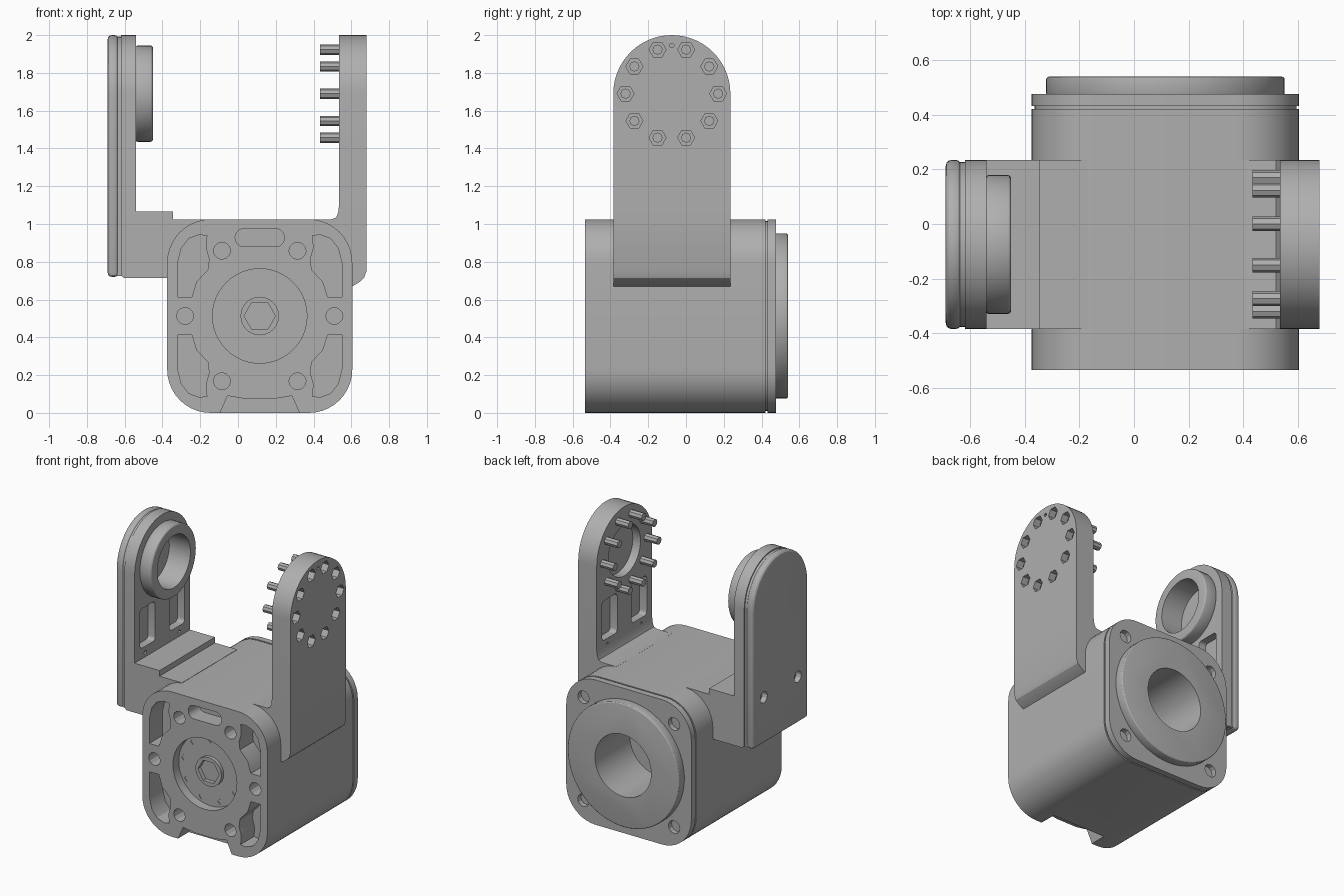
import bpy, bmesh
from math import sin, cos, pi

if "Cube" in bpy.data.objects:
    bpy.data.objects.remove(bpy.data.objects["Cube"])

grey = bpy.data.materials.new("machined grey")
grey.use_nodes = True
grey.diffuse_color = (0.43, 0.43, 0.43, 1)
grey.node_tree.nodes["Principled BSDF"].inputs["Base Color"].default_value = (0.43, 0.43, 0.43, 1)

CX, CZ = 0.115, 0.513     # housing axis
AY, AZ = -0.075, 1.69     # pivot axis of the arms


def circle(u, v, r, n=48, start=0.0):
    return [(u + r * cos(start + 2 * pi * i / n), v + r * sin(start + 2 * pi * i / n)) for i in range(n)]


def rounded(u0, u1, v0, v1, r, n=10):
    corners = ((u1 - r, v1 - r), (u0 + r, v1 - r), (u0 + r, v0 + r), (u1 - r, v0 + r))
    return [(u + r * cos((k + i / n) * pi / 2), v + r * sin((k + i / n) * pi / 2))
            for k, (u, v) in enumerate(corners) for i in range(n + 1)]


def arch(r, bottom, n=28):
    top = [(AY + r * cos(pi * i / n), AZ + r * sin(pi * i / n)) for i in range(n + 1)]
    return top + [(AY - r, bottom), (AY + r, bottom)]


def prisms(name, axis, items):
    """One object from (profile, start, end) items extruded along x or y."""
    bm = bmesh.new()
    for pts, a, b in items:
        place = (lambda p, t: (t, *p)) if axis == "x" else (lambda p, t: (p[0], t, p[1]))
        low = [bm.verts.new(place(p, a)) for p in pts]
        high = [bm.verts.new(place(p, b)) for p in pts]
        bm.faces.new(low)
        bm.faces.new(high[::-1])
        for i in range(len(pts)):
            j = (i + 1) % len(pts)
            bm.faces.new((low[i], high[i], high[j], low[j]))
    bmesh.ops.recalc_face_normals(bm, faces=bm.faces)
    mesh = bpy.data.meshes.new(name)
    bm.to_mesh(mesh)
    bm.free()
    mesh.materials.append(grey)
    obj = bpy.data.objects.new(name, mesh)
    bpy.context.collection.objects.link(obj)
    return obj


def activate(obj):
    bpy.ops.object.select_all(action="DESELECT")
    obj.select_set(True)
    bpy.context.view_layer.objects.active = obj


def part(name, axis, items, cuts=(), bevel=0):
    """Make a part, round its rims, cut its holes and set the shading."""
    obj = prisms(name, axis, items)
    activate(obj)
    if bevel:
        mod = obj.modifiers.new("rim", "BEVEL")
        mod.width, mod.segments, mod.limit_method = bevel, 3, "ANGLE"
        bpy.ops.object.modifier_apply(modifier=mod.name)
    if cuts:
        cutter = prisms("cutter", axis, cuts)
        mod = obj.modifiers.new("holes", "BOOLEAN")
        mod.operation, mod.solver, mod.object = "DIFFERENCE", "EXACT", cutter
        activate(obj)
        bpy.ops.object.modifier_apply(modifier=mod.name)
        bpy.data.objects.remove(cutter)
    bpy.ops.object.shade_smooth_by_angle(angle=0.5)
    return obj


# Housing with pockets, screw holes and a recessed hub on the front
FRONT = -0.535
kidney = [(-0.21, 0.1), (-0.24, 0.18), (-0.325, 0.1), (-0.325, 0.1)]
kidney = [(-0.435, 0.1), (-0.36, 0.1), (-0.335, 0.18), (-0.275, 0.245), (-0.268, 0.3),
          (-0.285, 0.36), (-0.28, 0.425), (-0.32, 0.43), (-0.375, 0.41), (-0.415, 0.36), (-0.435, 0.28)]
cuts = [([(CX + sx * u, CZ + sz * v) for u, v in kidney], FRONT - 0.1, FRONT + 0.15)
        for sx in (-1, 1) for sz in (-1, 1)]
for u, v in ((-0.2, 0.345), (0.2, 0.345), (-0.395, 0), (0.395, 0), (-0.2, -0.345), (0.2, -0.345)):
    cuts.append((circle(CX + u, CZ + v, 0.045, 12), FRONT - 0.1, FRONT + 0.12))
cuts += [
    (rounded(CX - 0.13, CX + 0.13, 0.88, 0.975, 0.045, 5), FRONT - 0.1, FRONT + 0.12),
    ([(CX - 0.21, -0.1), (CX + 0.21, -0.1), (CX + 0.21, 0), (CX + 0.17, 0.09),
      (CX + 0.08, 0.075), (CX - 0.08, 0.075), (CX - 0.17, 0.09), (CX - 0.21, 0)], FRONT - 0.1, FRONT + 0.12),
    (circle(CX, CZ, 0.25), FRONT - 0.1, FRONT + 0.07),
    (circle(CX, CZ, 0.22), 0.15, 0.6),
]
body_outline = rounded(CX - 0.49, CX + 0.49, 0, 1.025, 0.23)
part("housing", "y", [(body_outline, FRONT, 0.422)], cuts)

hub_holes = [(circle(u, v, 0.02, 4), FRONT - 0.1, FRONT + 0.12) for u, v in circle(CX, CZ, 0.215, 9, pi / 2)]
part("hub_plate", "y", [(circle(CX, CZ, 0.252), FRONT + 0.065, FRONT + 0.14)],
     hub_holes + [(circle(CX, CZ, 0.085, 6), FRONT - 0.1, FRONT + 0.13)])
part("hub_collar", "y", [(circle(CX, CZ, 0.102, 24), FRONT + 0.04, FRONT + 0.08)],
     [(circle(CX, CZ, 0.083, 6), FRONT, FRONT + 0.2)])

# Back plate, its seam and the bearing flange
bore = [(circle(CX, CZ, 0.22), 0.3, 0.7)]
screws = [(circle(CX + sx * 0.355, CZ + sz * 0.365, 0.045, 12), 0.44, 0.7) for sx in (-1, 1) for sz in (-1, 1)]
part("back_seam", "y", [(rounded(CX - 0.48, CX + 0.48, 0.01, 1.015, 0.22), 0.42, 0.434)], bore)
part("back_plate", "y", [(body_outline, 0.432, 0.476)], bore + screws)
part("back_flange", "y", [(circle(CX, CZ, 0.437, 64), 0.47, 0.54)], bore + screws, bevel=0.01)


# Left arm: foot, upright, screw sockets and pins
def yblock(name, outline):
    return part(name, "y", [(outline, AY - 0.31, AY + 0.31)])


def slots(a, b):
    out = []
    for s in (-1, 1):
        y = AY + s * 0.165
        out.append((rounded(y - 0.085, y + 0.085, 1.14, 1.42, 0.025, 4), a, b))
        out.append((circle(AY + s * 0.19, 1.095, 0.015, 8), a, b))
    return out


yblock("left_arm_foot", [(0.38, 0.67), (0.605, 0.67), (0.64, 0.69), (0.668, 0.715), (0.68, 0.75), (0.68, 1.1),
                         (0.535, 1.1), (0.53, 1.06), (0.52, 1.035), (0.495, 1.025), (0.38, 1.025)])
bolts = circle(AY, AZ, 0.245, 10)
sockets = [(circle(y, z, 0.045, 6), 0.62, 0.8) for y, z in bolts]
part("left_arm", "x", [(arch(0.31, 1.09), 0.535, 0.68)],
     sockets + slots(0.4, 0.59) + [(circle(AY, AZ, 0.18), 0.4, 0.595), (circle(AY, 1.945, 0.012, 8), 0.65, 0.8)])
part("arm_pins", "x", [(circle(y, z, 0.027, 8), 0.435, 0.64) for y, z in bolts])

# Right arm: foot, upright, bearing ring and outer cover
yblock("right_arm_foot", [(-0.62, 0.73), (-0.605, 0.715), (-0.17, 0.715), (-0.17, 1.025),
                          (-0.345, 1.025), (-0.345, 1.065), (-0.62, 1.065)])
ring_bore = [(circle(AY, AZ, 0.185), -0.615, -0.3)]
part("right_arm", "x", [(arch(0.31, 0.73), -0.62, -0.54)], ring_bore + slots(-0.595, -0.4))
part("bearing_ring", "x", [(circle(AY, AZ, 0.255), -0.545, -0.45)], ring_bore, bevel=0.014)
part("cover_seam", "x", [(arch(0.302, 0.725), -0.64, -0.615)])
part("right_arm_cover", "x", [(arch(0.31, 0.72), -0.69, -0.632)],
     [(circle(AY + s * 0.19, 1.05, 0.04, 12), -0.8, -0.65) for s in (-1, 1)], bevel=0.022)
